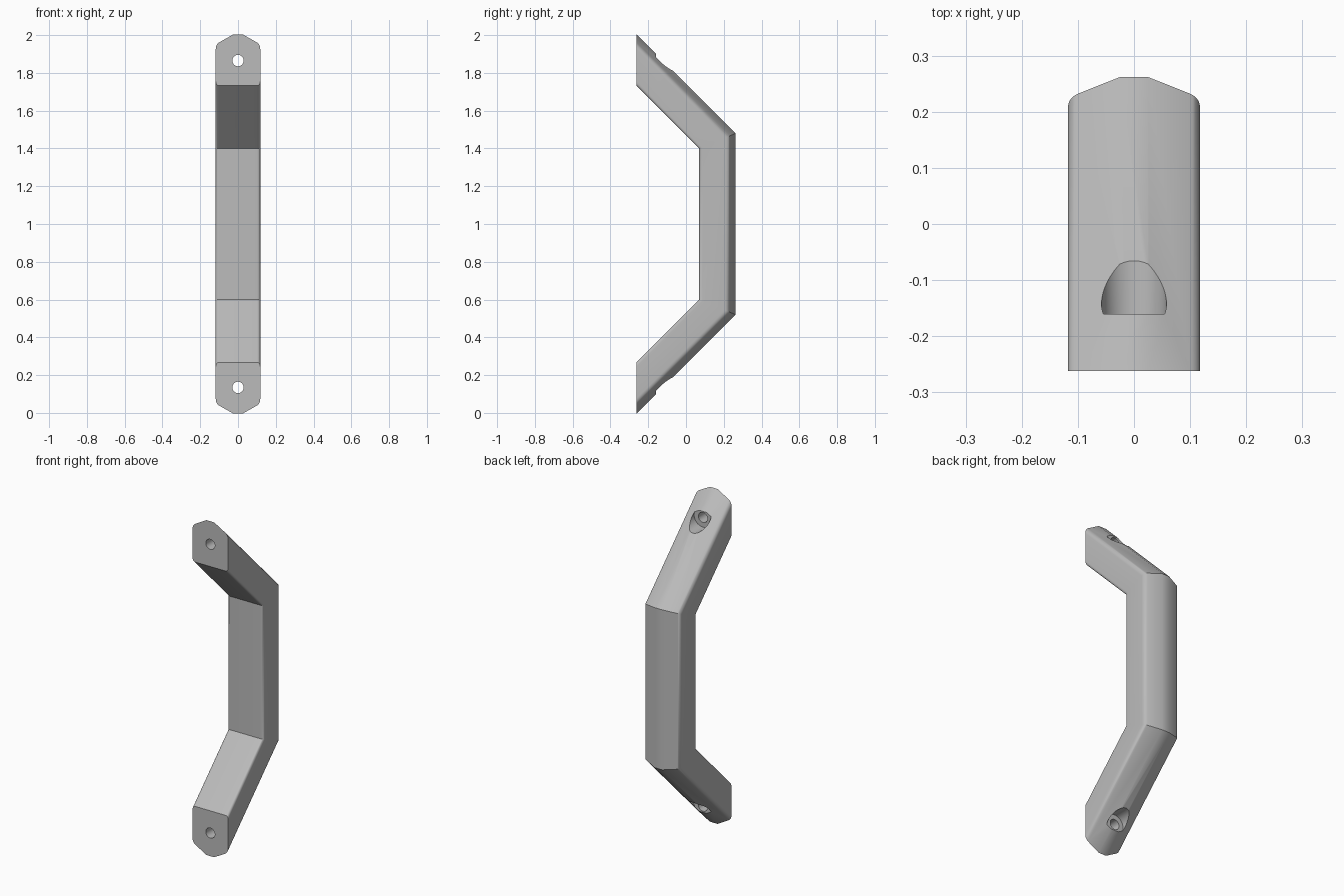
import bpy
import bmesh
from math import radians, sin, cos, pi
from mathutils import Vector

if "Cube" in bpy.data.objects:
    bpy.data.objects.remove(bpy.data.objects["Cube"], do_unlink=True)

END_Y = -0.262      # mounting plane
INNER_Y = 0.07      # inner face of the grip
HOLE_Z = 0.865      # hole distance from mid height

grey = bpy.data.materials.new("plain grey")
grey.use_nodes = True
colour = (0.5, 0.5, 0.5, 1)
grey.diffuse_color = colour
grey.node_tree.nodes["Principled BSDF"].inputs["Base Color"].default_value = colour


def rounded(before, corner, after, cut, steps=6):
    """Points of a soft corner, as a quadratic curve between two cut points."""
    b, c, a = Vector(before), Vector(corner), Vector(after)
    p = c + (b - c).normalized() * cut
    q = c + (a - c).normalized() * cut
    pts = []
    for i in range(steps + 1):
        t = i / steps
        pts.append(p * (1 - t) ** 2 + c * 2 * t * (1 - t) + q * t * t)
    return pts


# Half cross-section of the bar (x, y), then mirrored
inner_mid, inner_corner = (0, INNER_Y), (0.118, INNER_Y)
outer_corner, ridge = (0.118, 0.225), (0.025, 0.262)
half = rounded(inner_mid, inner_corner, outer_corner, 0.018)
half += rounded(inner_corner, outer_corner, ridge, 0.02)
half.append(Vector(ridge))
section = half + [Vector((-p.x, p.y)) for p in reversed(half)]


def ring(bm, sign, at_end):
    """Section cut at a mitre or at the mounting plane."""
    verts = []
    for p in section:
        z = 0.4 + (p.y - INNER_Y) * 0.414
        y = p.y
        if at_end:
            z += p.y - END_Y
            y = END_Y
        verts.append(bm.verts.new((p.x, y, 1 + sign * z)))
    return verts


# Bent handle bar
bm = bmesh.new()
rings = [ring(bm, -1, True), ring(bm, -1, False), ring(bm, 1, False), ring(bm, 1, True)]
n = len(section)
for a, b in zip(rings, rings[1:]):
    for i in range(n):
        j = (i + 1) % n
        bm.faces.new((a[i], a[j], b[j], b[i]))
bm.faces.new(rings[0])
bm.faces.new(rings[-1])
bmesh.ops.recalc_face_normals(bm, faces=bm.faces)
mesh = bpy.data.meshes.new("handle_bar")
bm.to_mesh(mesh)
bm.free()
mesh.materials.append(grey)
handle = bpy.data.objects.new("handle_bar", mesh)
bpy.context.collection.objects.link(handle)


def cut_cylinder(name, radius, y0, y1, z):
    """Subtract a cylinder that runs front to back."""
    bpy.ops.mesh.primitive_cylinder_add(
        vertices=40, radius=radius, depth=y1 - y0,
        location=(0, (y0 + y1) / 2, z), rotation=(pi / 2, 0, 0))
    cutter = bpy.context.object
    cutter.name = name
    cutter.hide_render = True
    cutter.data.materials.append(grey)
    mod = handle.modifiers.new(name, "BOOLEAN")
    mod.operation = "DIFFERENCE"
    mod.solver = "EXACT"
    mod.object = cutter
    bpy.ops.object.select_all(action="DESELECT")
    bpy.context.view_layer.objects.active = handle
    handle.select_set(True)
    bpy.ops.object.modifier_apply(modifier=mod.name)
    bpy.data.objects.remove(cutter, do_unlink=True)


# Screw holes with counterbores in both feet
for side in (-1, 1):
    z = 1 + side * HOLE_Z
    cut_cylinder("screw_hole", 0.03, -0.4, 0.1, z)
    cut_cylinder("counterbore", 0.058, -0.16, 0.1, z)

bpy.ops.object.shade_smooth_by_angle(angle=radians(30))
